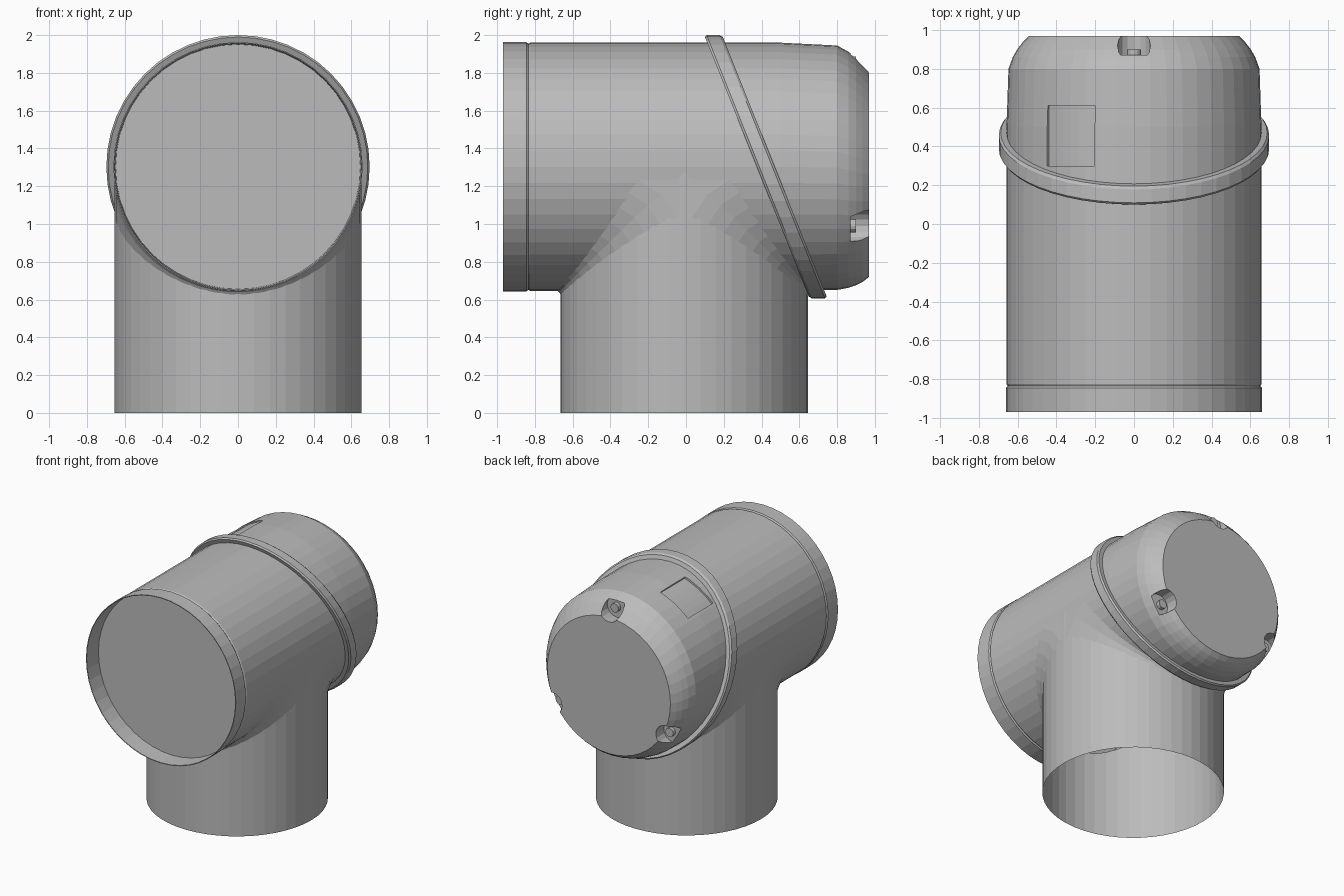
import bpy, bmesh
from math import sin, cos, pi, radians, sqrt
from mathutils import Matrix

if "Cube" in bpy.data.objects:
    bpy.data.objects.remove(bpy.data.objects["Cube"], do_unlink=True)

AXIS_Z = 1.303      # height of the main pipe's axis
MAIN_R = 0.657
BRANCH_R = 0.655
BRANCH_Y = -0.01
SIDES = 48

metal = bpy.data.materials.new("pipe grey")
metal.use_nodes = True
metal.diffuse_color = (0.5, 0.5, 0.5, 1)
metal.node_tree.nodes["Principled BSDF"].inputs["Base Color"].default_value = (0.5, 0.5, 0.5, 1)


def make_object(name, bm):
    bmesh.ops.recalc_face_normals(bm, faces=bm.faces)
    mesh = bpy.data.meshes.new(name)
    bm.to_mesh(mesh)
    bm.free()
    mesh.materials.append(metal)
    obj = bpy.data.objects.new(name, mesh)
    bpy.context.collection.objects.link(obj)
    return obj


def skin(bm, rows, closed_rows=False):
    """Join rows of looping points with quads."""
    loops = [[bm.verts.new(p) for p in row] for row in rows]
    pairs = list(zip(loops, loops[1:]))
    if closed_rows:
        pairs.append((loops[-1], loops[0]))
    for a, b in pairs:
        for i in range(len(a)):
            j = (i + 1) % len(a)
            bm.faces.new((a[i], a[j], b[j], b[i]))
    return loops


def lathe(name, profile, slant=0.0, ring=False):
    """Turn (y, radius, drop) points about the main axis; slant leans the result."""
    bm = bmesh.new()
    angles = [2 * pi * i / SIDES for i in range(SIDES)]
    rows = [[(r * cos(a), y - slant * r * sin(a), AXIS_Z - drop + r * sin(a)) for a in angles]
            for y, r, drop in profile]
    loops = skin(bm, rows, ring)
    if not ring:
        bm.faces.new(loops[0])
        bm.faces.new(loops[-1])
    return make_object(name, bm)


def cylinder(name, radius, depth, matrix, sides):
    bm = bmesh.new()
    bmesh.ops.create_cone(bm, cap_ends=True, segments=sides, radius1=radius,
                          radius2=radius, depth=depth, matrix=matrix)
    return make_object(name, bm)


def combine(target, tool, operation):
    mod = target.modifiers.new("cut", 'BOOLEAN')
    mod.operation = operation
    mod.solver = 'EXACT'
    mod.object = tool
    bpy.context.view_layer.objects.active = target
    bpy.ops.object.modifier_apply(modifier=mod.name)
    bpy.data.objects.remove(tool, do_unlink=True)


# Main pipe: sunken front disc, thin collar, barrel and rounded back end
body = lathe("pipe_body", [
    (-0.83, 0.648, 0), (-0.97, 0.654, 0), (-0.97, 0.66, 0), (-0.845, 0.66, 0),
    (-0.835, 0.652, 0), (-0.825, MAIN_R, 0), (0.5, MAIN_R, 0), (0.8, 0.647, 0.005),
    (0.86, 0.625, 0.016), (0.9, 0.602, 0.025), (0.935, 0.575, 0.035), (0.97, 0.542, 0.04)])

# Downward branch
branch = cylinder("branch", BRANCH_R, AXIS_Z,
                  Matrix.Translation((0, BRANCH_Y, AXIS_Z / 2)), SIDES)
combine(body, branch, 'UNION')

# Screw recesses around the back rim, each with a sunken screw head
for k in range(3):
    a = radians(90 + 120 * k)
    x, z = 0.575 * cos(a), AXIS_Z - 0.025 + 0.575 * sin(a)
    turn = Matrix.Rotation(pi / 2, 4, 'X')
    bore = cylinder("bore", 0.085, 0.2, Matrix.Translation((x, 0.97, z)) @ turn, 16)
    combine(body, bore, 'DIFFERENCE')
    cylinder(f"screw_head_{k + 1}", 0.035, 0.04,
             Matrix.Translation((x * 0.97, 0.88, z)) @ turn, 12)

# Shallow rectangular recess on top of the back section
bm = bmesh.new()
inner, outer = [], []
steps = 6
for i in range(steps + 1):
    a = radians(108 + 25 * i / steps)
    inner.append((0.642 * cos(a), AXIS_Z + 0.642 * sin(a)))
    outer.append((0.7 * cos(a), AXIS_Z + 0.7 * sin(a)))
outline = inner + outer[::-1]
ends = skin(bm, [[(x, y, z) for x, z in outline] for y in (0.3, 0.61)])
for end in ends:
    bm.faces.new(end)
combine(body, make_object("recess", bm), 'DIFFERENCE')

# Open the bottom of the branch
bm = bmesh.new()
bm.from_mesh(body.data)
floor = [f for f in bm.faces if all(v.co.z < 0.001 for v in f.verts)]
bmesh.ops.delete(bm, geom=floor, context='FACES')
bm.to_mesh(body.data)
bm.free()

# Slanted band around the back section
lathe("slanted_band", [(0.375, 0.654, 0), (0.375, 0.687, 0), (0.388, 0.697, 0),
                       (0.457, 0.697, 0), (0.47, 0.687, 0), (0.47, 0.654, 0)],
      slant=0.4, ring=True)

# Fillet where the branch meets the main pipe, widest at the sides
bm = bmesh.new()
low, middle, high = [], [], []
for i in range(SIDES):
    a = 2 * pi * (i + 0.5) / SIDES
    x, y = BRANCH_R * cos(a), BRANCH_Y + BRANCH_R * sin(a)
    z = AXIS_Z - sqrt(MAIN_R ** 2 - x ** 2)
    d = 0.02 + 0.2 * (1 - abs(sin(a))) ** 1.5
    out = d if sin(a) > 0 else -d
    low.append((x, y, z - d))
    middle.append((x, y + out * 0.4, z - d * 0.4))
    high.append((x, y + out, z))
skin(bm, [low, middle, high])
make_object("branch_fillet", bm)
